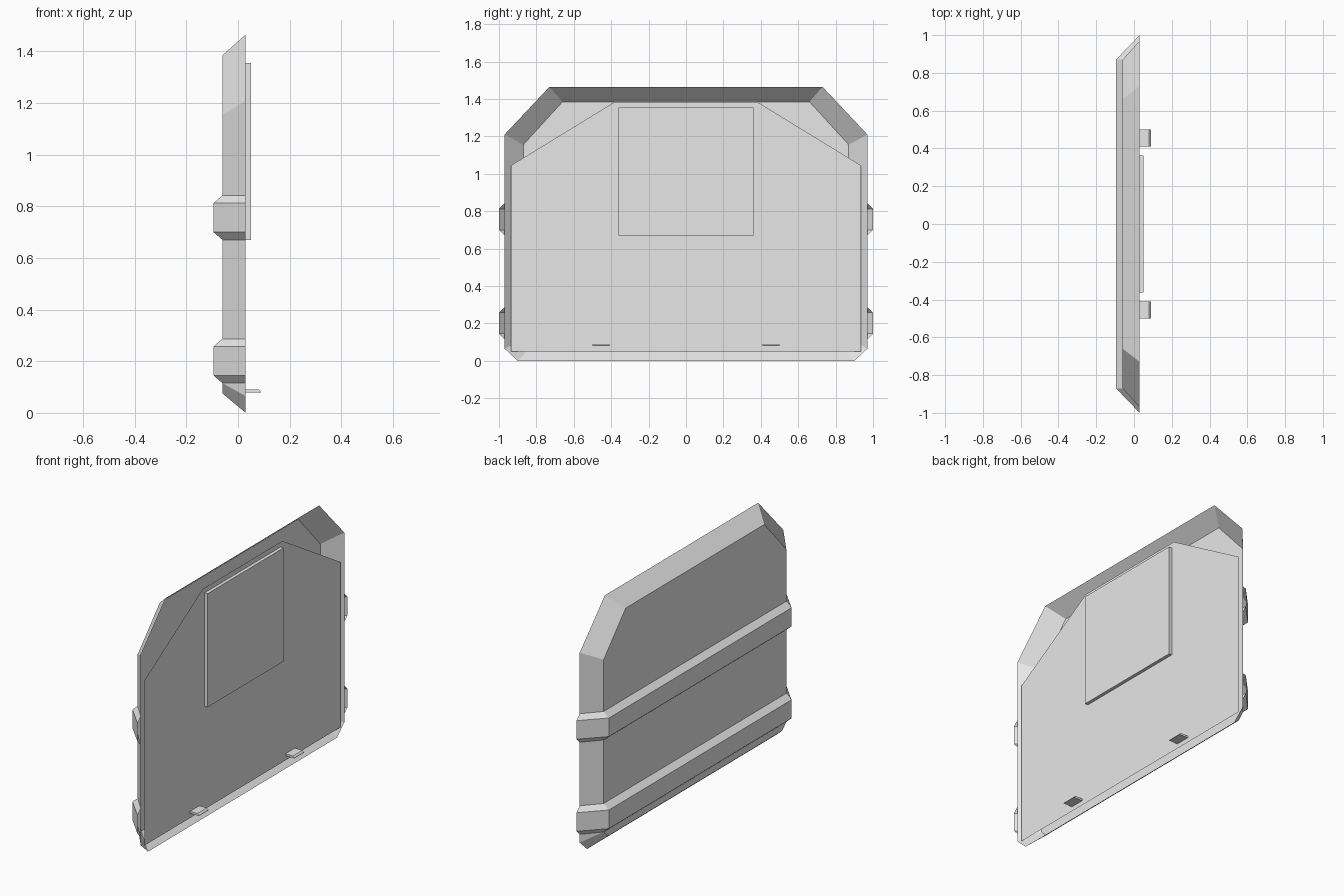
import bpy
import bmesh

cube = bpy.data.objects.get("Cube")
if cube:
    bpy.data.objects.remove(cube, do_unlink=True)

# Single light grey paint
grey = bpy.data.materials.new("light_grey")
grey.use_nodes = True
colour = (0.8, 0.8, 0.8, 1)
grey.diffuse_color = colour
grey.node_tree.nodes["Principled BSDF"].inputs["Base Color"].default_value = colour


def add_mesh(name, verts, faces, closed=False):
    mesh = bpy.data.meshes.new(name)
    mesh.from_pydata(verts, [], faces)
    if closed:
        bm = bmesh.new()
        bm.from_mesh(mesh)
        bmesh.ops.recalc_face_normals(bm, faces=bm.faces)
        bm.to_mesh(mesh)
        bm.free()
    mesh.materials.append(grey)
    obj = bpy.data.objects.new(name, mesh)
    bpy.context.collection.objects.link(obj)
    return obj


def mirrored(half, x):
    """Full counter-clockwise outline from the +y half, bottom to top."""
    return [(x, y, z) for y, z in half] + [(x, -y, z) for y, z in reversed(half)]


def prism(name, profile, y0, y1):
    """Extrude an (x, z) profile along y."""
    n = len(profile)
    verts = [(x, y, z) for y in (y0, y1) for x, z in profile]
    faces = [tuple(range(n)), tuple(range(n, 2 * n))]
    faces += [(i, (i + 1) % n, (i + 1) % n + n, i + n) for i in range(n)]
    return add_mesh(name, verts, faces, closed=True)


FACE, BACK = 0.03, -0.06

# Open shell: back plate with a flared rim
inner = mirrored([(0.83, 0.075), (0.87, 0.115), (0.87, 1.155), (0.66, 1.385)], BACK)
outer = mirrored([(0.90, 0.0), (0.97, 0.065), (0.97, 1.21), (0.73, 1.465)], FACE)
n = len(inner)
rim = [(i, (i + 1) % n, (i + 1) % n + n, i + n) for i in range(n)]
add_mesh("outer_shell", inner + outer, rim + [tuple(reversed(range(n)))])

# Flat inner panel with cut top corners
panel = mirrored([(0.935, 0.05), (0.935, 1.045), (0.38, 1.385)], FACE)
add_mesh("inner_panel", panel, [tuple(range(len(panel)))])

# Raised hatch plate
prism("hatch_plate", [(0.028, 0.67), (0.05, 0.67), (0.05, 1.355), (0.028, 1.355)],
      -0.362, 0.362)

# Bevelled straps wrapping the back and both sides
base = [(FACE, -0.97), (BACK, -0.87), (BACK, 0.87), (FACE, 0.97)]
crest = [(FACE, -1.0), (-0.095, -0.87), (-0.095, 0.87), (FACE, 1.0)]
for name, z in (("lower_strap", 0.115), ("upper_strap", 0.67)):
    rows = [(base, z), (crest, z + 0.03), (crest, z + 0.142), (base, z + 0.172)]
    verts = [(path[k][0], path[k][1], h) for k in range(4) for path, h in rows]
    faces = [(4 * k + r, 4 * k + r + 1, 4 * k + r + 5, 4 * k + r + 4)
             for k in range(3) for r in range(3)]
    add_mesh(name, verts, faces)

# Small mounting tabs near the bottom edge
tab = [(0.028, 0.078), (0.09, 0.078), (0.09, 0.081), (0.08, 0.09), (0.028, 0.09)]
for side, centre in (("right", -0.455), ("left", 0.455)):
    prism(side + "_tab", tab, centre - 0.045, centre + 0.045)
